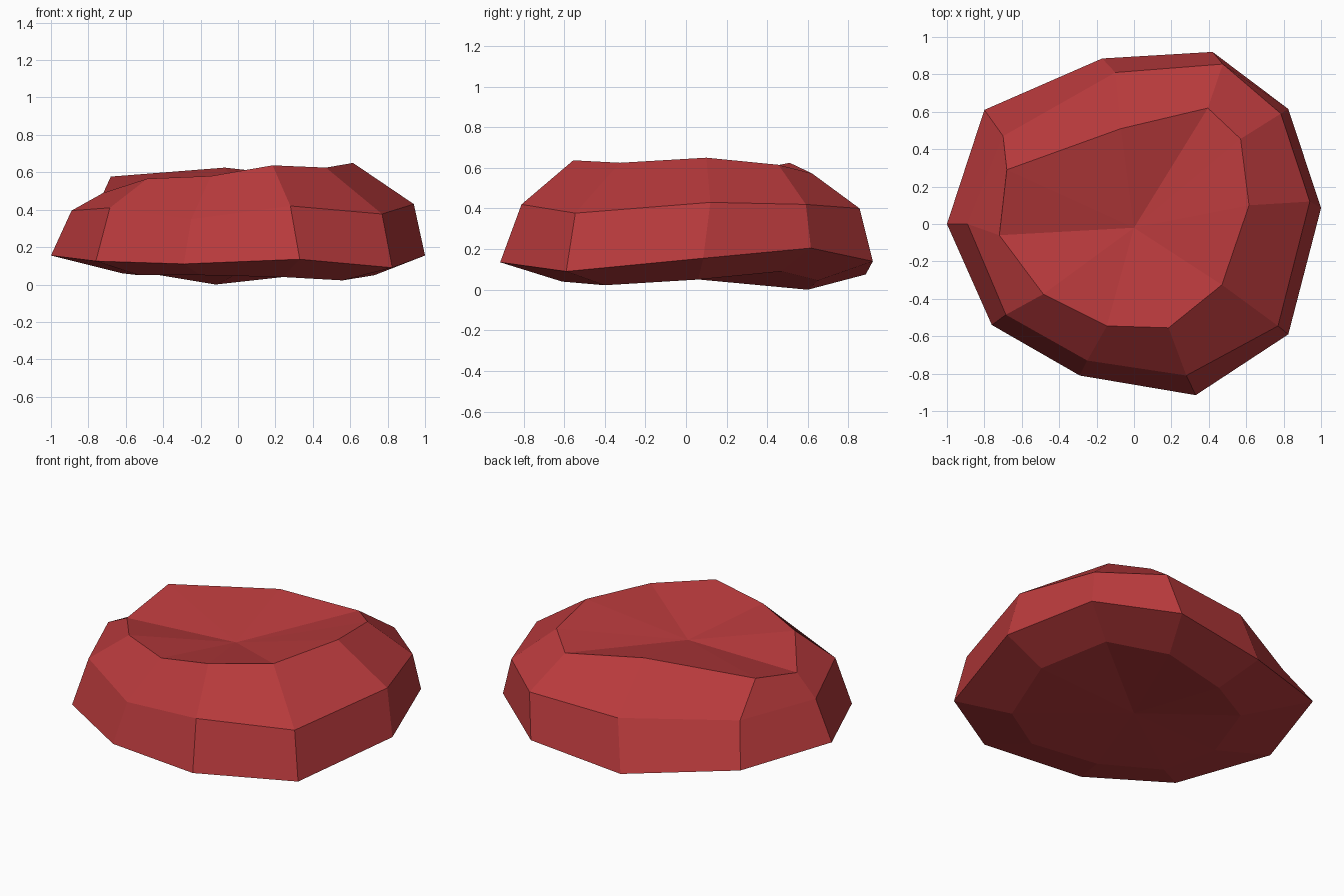
import bpy, bmesh

# Ten-sided faceted stone: four irregular rings from the underside to the dished top
underside = [(.73, .06, .05), (.60, .47, .09), (.285, .65, .045), (-.12, .60, 0), (-.48, .36, .06),
             (-.62, -.03, .06), (-.53, -.37, .05), (-.20, -.56, .05), (.24, -.61, .04), (.56, -.40, .022)]
waist = [(1, .085, .155), (.825, .615, .205), (.42, .92, .14), (-.17, .885, .075), (-.80, .61, .16),
         (-1, 0, .155), (-.76, -.54, .125), (-.29, -.81, .11), (.33, -.915, .135), (.825, -.59, .09)]
shoulder = [(.94, .12, .43), (.785, .59, .42), (.475, .855, .40), (-.10, .81, .375), (-.70, .47, .39),
            (-.89, 0, .395), (-.685, -.485, .41), (-.25, -.73, .35), (.28, -.81, .42), (.77, -.545, .377)]
rim = [(.615, .10, .65), (.57, .455, .615), (.395, .62, .573), (-.07, .51, .625), (-.68, .29, .577),
       (-.72, -.06, .49), (-.485, -.375, .566), (-.145, -.545, .58), (.185, -.555, .637), (.47, -.325, .625)]

bm = bmesh.new()
rings = [[bm.verts.new(p) for p in ring] for ring in (underside, waist, shoulder, rim)]
bottom = bm.verts.new((0, 0, .056))
top = bm.verts.new((0, -.02, .515))
for i in range(10):
    j = (i + 1) % 10
    # Side bands
    for lo, hi in zip(rings, rings[1:]):
        bm.faces.new((lo[i], lo[j], hi[j], hi[i]))
    # Fans closing the underside and the dished top
    bm.faces.new((bottom, rings[0][j], rings[0][i]))
    bm.faces.new((top, rings[3][i], rings[3][j]))
bmesh.ops.recalc_face_normals(bm, faces=bm.faces[:])

mesh = bpy.data.meshes.new("stone")
bm.to_mesh(mesh)
bm.free()
red = bpy.data.materials.new("brick red")
red.diffuse_color = (.479, .042, .045, 1)
mesh.materials.append(red)
bpy.context.collection.objects.link(bpy.data.objects.new("stone", mesh))
